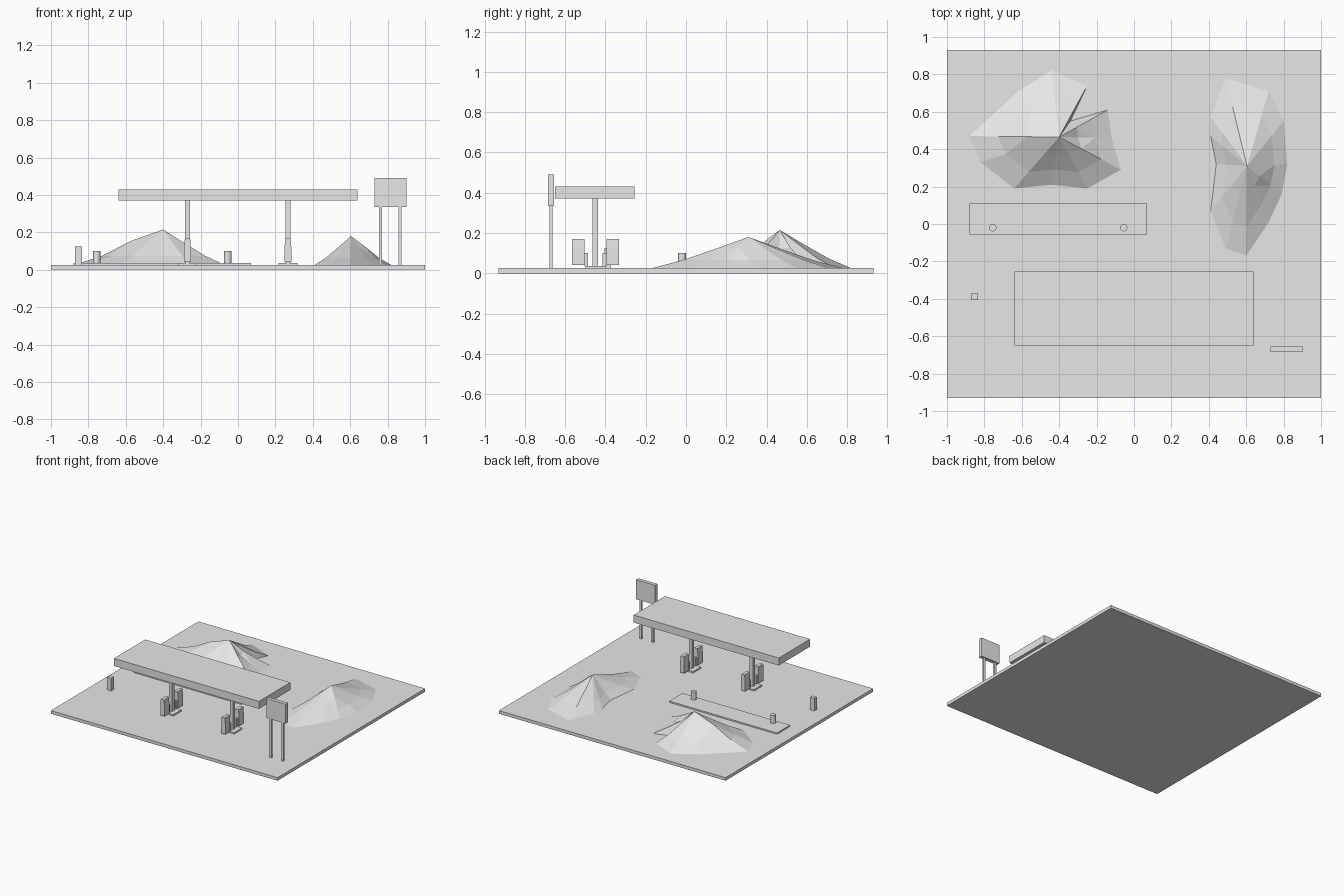
import bpy, bmesh
from mathutils import Vector

cube = bpy.data.objects.get("Cube")
if cube:
    bpy.data.objects.remove(cube, do_unlink=True)

grey = bpy.data.materials.new("plain_grey")
grey.use_nodes = True
grey.diffuse_color = (0.8, 0.8, 0.8, 1)
grey.node_tree.nodes["Principled BSDF"].inputs["Base Color"].default_value = (0.8, 0.8, 0.8, 1)

GROUND = 0.025


def finish(name, bm):
    bmesh.ops.recalc_face_normals(bm, faces=bm.faces)
    mesh = bpy.data.meshes.new(name)
    bm.to_mesh(mesh)
    bm.free()
    mesh.materials.append(grey)
    obj = bpy.data.objects.new(name, mesh)
    bpy.context.collection.objects.link(obj)
    return obj


def box(name, xs, ys, zs):
    """Box given by its lower and upper limit along each axis."""
    bm = bmesh.new()
    bmesh.ops.create_cube(bm, size=1)
    for v in bm.verts:
        v.co = [lim[0] if c < 0 else lim[1] for c, lim in zip(v.co, (xs, ys, zs))]
    return finish(name, bm)


def post(name, x, y, radius, bottom, top):
    bm = bmesh.new()
    bmesh.ops.create_cone(bm, cap_ends=True, segments=12, radius1=radius,
                          radius2=radius, depth=top - bottom)
    bmesh.ops.translate(bm, verts=bm.verts, vec=(x, y, (top + bottom) / 2))
    return finish(name, bm)


def pump(name, x, ys):
    """Pump cabinet: a shouldered profile extruded along y."""
    bm = bmesh.new()
    half = [(0.018, 0.04), (0.018, 0.12), (0.014, 0.17)]
    outline = half + [(-w, z) for w, z in reversed(half)]
    face = bm.faces.new([bm.verts.new((x + w, ys[0], z)) for w, z in outline])
    side = bmesh.ops.extrude_face_region(bm, geom=[face])["geom"]
    bmesh.ops.translate(bm, vec=(0, ys[1] - ys[0], 0),
                        verts=[g for g in side if isinstance(g, bmesh.types.BMVert)])
    return finish(name, bm)


def hill(name, peak, rim, bumps):
    """Faceted mound: spokes run from the peak to the rim through two rings."""
    bm = bmesh.new()
    peak = Vector(peak)
    top = bm.verts.new(peak)
    spokes = []
    for i, (x, y) in enumerate(rim):
        foot = Vector((x, y, GROUND))
        lift = bumps.get(i, 0)
        spoke = []
        for step, drop in ((0.36, 0.4), (0.68, 0.74), (1, 1)):
            p = peak.lerp(foot, step)
            p.z = peak.z + (foot.z - peak.z) * drop + (lift if step < 0.5 else 0)
            spoke.append(bm.verts.new(p))
        spokes.append(spoke)
    for a, b in zip(spokes, spokes[1:] + spokes[:1]):
        bm.faces.new((top, a[0], b[0]))
        for k in range(2):
            bm.faces.new((a[k], a[k + 1], b[k + 1], b[k]))
    bmesh.ops.triangulate(bm, faces=bm.faces)
    obj = finish(name, bm)
    # Open mound: make sure the skin faces upward
    if sum(p.normal.z for p in obj.data.polygons) < 0:
        obj.data.flip_normals()
    return obj


# Ground and canopy
box("ground_slab", (-1, 1), (-0.93, 0.93), (0, GROUND))
box("canopy_roof", (-0.64, 0.64), (-0.65, -0.255), (0.37, 0.43))

# Two pump islands, each with a pillar, a kerb and a pair of pumps
CENTRE = -0.45
for side, x in (("right", -0.27), ("left", 0.267)):
    box(side + "_pillar", (x - 0.014, x + 0.014), (CENTRE - 0.014, CENTRE + 0.014), (GROUND, 0.37))
    box(side + "_island", (x - 0.05, x + 0.05), (CENTRE - 0.05, CENTRE + 0.05), (GROUND, 0.037))
    for place, s in (("front", -1), ("rear", 1)):
        tag = side + "_" + place
        pump(tag + "_pump", x, sorted((CENTRE + s * 0.055, CENTRE + s * 0.117)))
        box(tag + "_nozzle", (x - 0.01, x + 0.01),
            sorted((CENTRE + s * 0.036, CENTRE + s * 0.055)), (0.037, 0.1))

# Roadside sign on two legs
box("sign_board", (0.73, 0.9), (-0.685, -0.655), (0.335, 0.49))
for side, x in (("right", 0.762), ("left", 0.866)):
    box(side + "_sign_leg", (x - 0.008, x + 0.008), (-0.678, -0.662), (GROUND, 0.335))

# Service box, and a rear kerb with two round bollards
box("service_box", (-0.872, -0.835), (-0.405, -0.372), (GROUND, 0.125))
box("rear_kerb", (-0.88, 0.07), (-0.055, 0.11), (GROUND, 0.036))
for side, x in (("right", -0.755), ("left", -0.055)):
    post(side + "_bollard", x, -0.02, 0.02, 0.036, 0.1)

# Sand hills
hill("right_hill", (-0.4, 0.465, 0.215), [
    (-0.88, 0.47), (-0.62, 0.71), (-0.44, 0.82), (-0.25, 0.74), (-0.34, 0.55),
    (-0.14, 0.61), (-0.12, 0.46), (-0.07, 0.29), (-0.25, 0.19), (-0.44, 0.21),
    (-0.64, 0.19), (-0.82, 0.33)], {0: 0.015, 5: -0.01, 6: -0.02})
hill("left_hill", (0.604, 0.31, 0.18), [
    (0.49, 0.78), (0.72, 0.71), (0.8, 0.55), (0.82, 0.32), (0.79, 0.16),
    (0.72, 0.01), (0.6, -0.17), (0.49, -0.13), (0.41, 0.07), (0.44, 0.32),
    (0.41, 0.47), (0.41, 0.57)], {4: 0.012})
